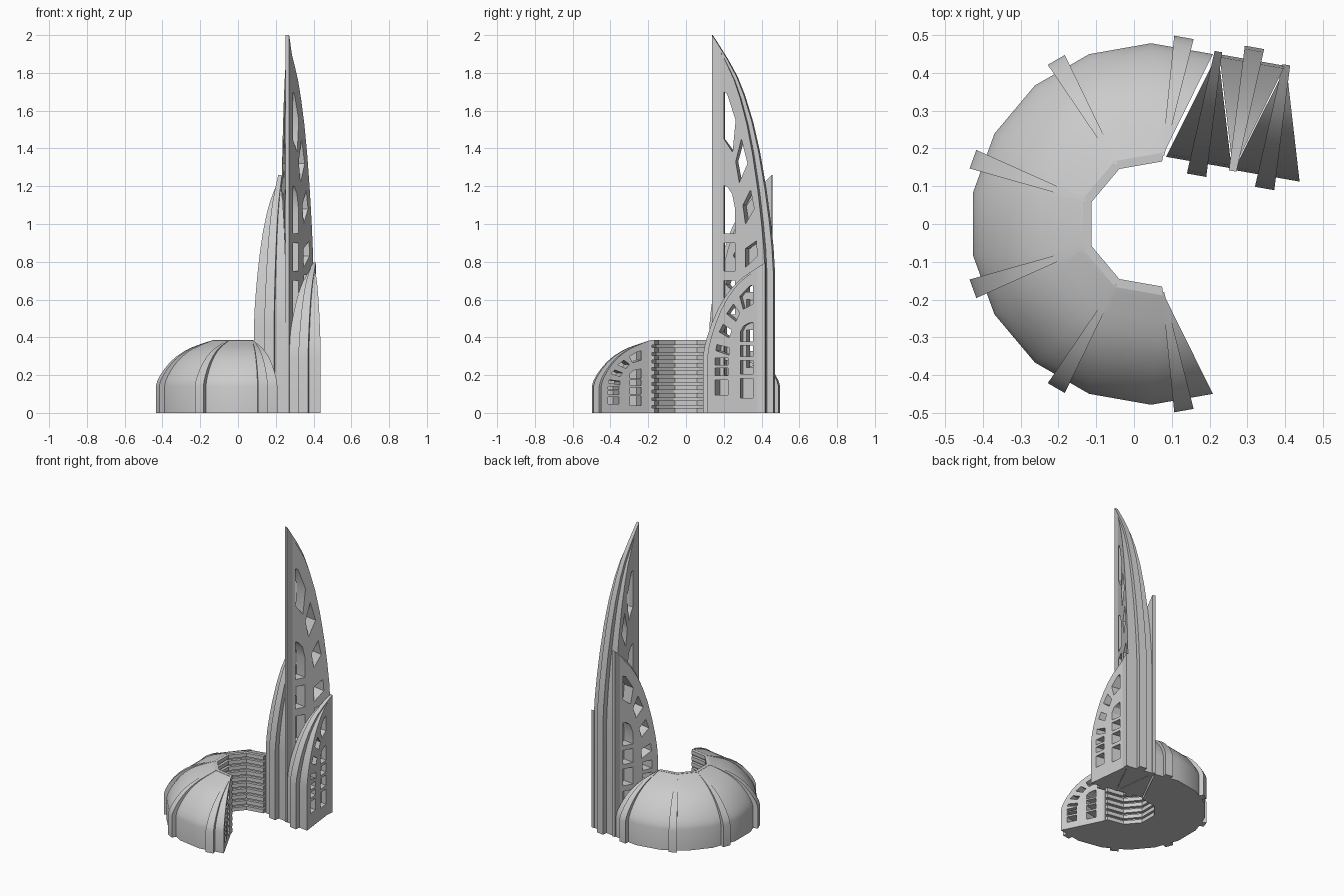
import bpy, bmesh, math
from mathutils import Vector

if "Cube" in bpy.data.objects:
    bpy.data.objects.remove(bpy.data.objects["Cube"])

# Shared fin outline: (distance from the peak, height), both normalised
PROFILE = [(0, 0), (0, 1), (.06, .985), (.25, .935), (.4, .89), (.52, .84), (.65, .77),
           (.76, .69), (.86, .595), (.93, .51), (.975, .44), (1, .37), (1, 0)]

# Shared window pattern in the same normalised coordinates
def box(s0, s1, z0, z1):
    return [(s0, z0), (s1, z0), (s1, z1), (s0, z1)]

WINDOWS = [box(.2, .42, .1, .23), box(.2, .42, .26, .35), box(.2, .42, .375, .45),
           [(.2, .475), (.42, .475), (.42, .54), (.36, .58), (.27, .598), (.2, .602)],
           [(.2, .725), (.37, .69), (.43, .775), (.26, .845), (.2, .85)],
           box(.64, .86, .12, .22), box(.64, .86, .25, .3), box(.64, .86, .32, .365),
           [(.62, .385), (.85, .415), (.83, .455), (.62, .435)],
           [(.62, .5), (.79, .54), (.72, .59), (.57, .55)],
           [(.5, .61), (.66, .66), (.54, .725), (.43, .665)]]


def make(name, bm):
    bmesh.ops.remove_doubles(bm, verts=bm.verts, dist=1e-5)
    bmesh.ops.recalc_face_normals(bm, faces=bm.faces)
    me = bpy.data.meshes.new(name)
    bm.to_mesh(me)
    bm.free()
    ob = bpy.data.objects.new(name, me)
    bpy.context.collection.objects.link(ob)
    return ob


def loft(name, columns, profile, h):
    """Sweep the profile through plan-view columns of (inner point, outer point)."""
    bm = bmesh.new()
    rows = []
    for a, b in columns:
        rows.append([bm.verts.new((*a.lerp(b, s), z * h)) for s, z in profile])
    n = len(profile)
    for r, q in zip(rows, rows[1:]):
        for i in range(n):
            j = (i + 1) % n
            bm.faces.new((r[i], r[j], q[j], q[i]))
    bm.faces.new(rows[0])
    bm.faces.new(rows[-1])
    return make(name, bm)


def axes(angle):
    a = math.radians(angle)
    return Vector((math.cos(a), math.sin(a))), Vector((-math.sin(a), math.cos(a)))


def wedge(name, apex, angle, length, w0, w1, h):
    d, p = axes(angle)
    end = apex + d * length
    return loft(name, [(apex - p * w0, end - p * w1), (apex + p * w0, end + p * w1)], PROFILE, h)


def cutter(name, apex, angle, length, h):
    d, p = axes(angle)
    bm = bmesh.new()
    for poly in WINDOWS:
        sides = []
        for t in (-.12, .12):
            sides.append([bm.verts.new((*(apex + d * s * length + p * t), z * h)) for s, z in poly])
        a, b = sides
        bm.faces.new(a)
        bm.faces.new(b)
        for i in range(len(a)):
            j = (i + 1) % len(a)
            bm.faces.new((a[i], a[j], b[j], b[i]))
    ob = make(name, bm)
    ob.hide_render = True
    return ob


def activate(ob):
    bpy.ops.object.select_all(action='DESELECT')
    ob.select_set(True)
    bpy.context.view_layer.objects.active = ob


def finish(ob, cutters=()):
    activate(ob)
    for c in cutters:
        m = ob.modifiers.new("windows", 'BOOLEAN')
        m.operation, m.solver, m.object = 'DIFFERENCE', 'EXACT', c
        bpy.ops.object.modifier_apply(modifier=m.name)
    bpy.ops.object.shade_smooth_by_angle(angle=math.radians(28))


# Low curved hall: nine-sided inside, eighteen-sided outside, open to the right
C = Vector((.045, 0))
R_IN, R_OUT, HALL_H = .187, .478, .385

def polar(r, angle):
    return C + axes(angle)[0] * r

hall = loft("curved_hall",
            [(polar(R_IN, 80 + 40 * (i // 2)), polar(R_OUT, 70 + 20 * i)) for i in range(12)],
            PROFILE, HALL_H)
end_cutters = {a: cutter("hall_window_cutter", polar(R_IN, a), a, .286, HALL_H) for a in (80, 280)}
finish(hall, end_cutters.values())

# Ribs over the hall roof
for a in range(80, 281, 40):
    rib = wedge("hall_rib", polar(R_IN - .004, a), a, .318, .003, .026, HALL_H + .002)
    finish(rib, [end_cutters[a]] if a in end_cutters else [])

# Horizontal slats lining the courtyard
for i in range(10):
    z0 = i * .04
    slat = loft("courtyard_slat", [(polar(.168, a), polar(.192, a)) for a in range(80, 281, 40)],
                [(0, 0), (0, 1), (1, 1), (1, 0)], .025)
    slat.location.z = z0

# Three fin towers facing alternate ways, each with a central rib
cutters = list(end_cutters.values())
for name, apex, angle, h in (("middle_tower", (.222, .45), 260, 1.26),
                             ("tall_tower", (.262, .146), 80, 2.0),
                             ("short_tower", (.402, .415), 260, .795)):
    apex = Vector(apex)
    cut = cutter(name + "_window_cutter", apex, angle, .292, h)
    cutters.append(cut)
    finish(wedge(name, apex, angle, .292, .001, .088, h * .99), [cut])
    d = axes(angle)[0]
    finish(wedge(name + "_rib", apex - d * .006, angle, .332, .01, .026, h), [cut])

for c in cutters:
    bpy.data.objects.remove(c, do_unlink=True)
